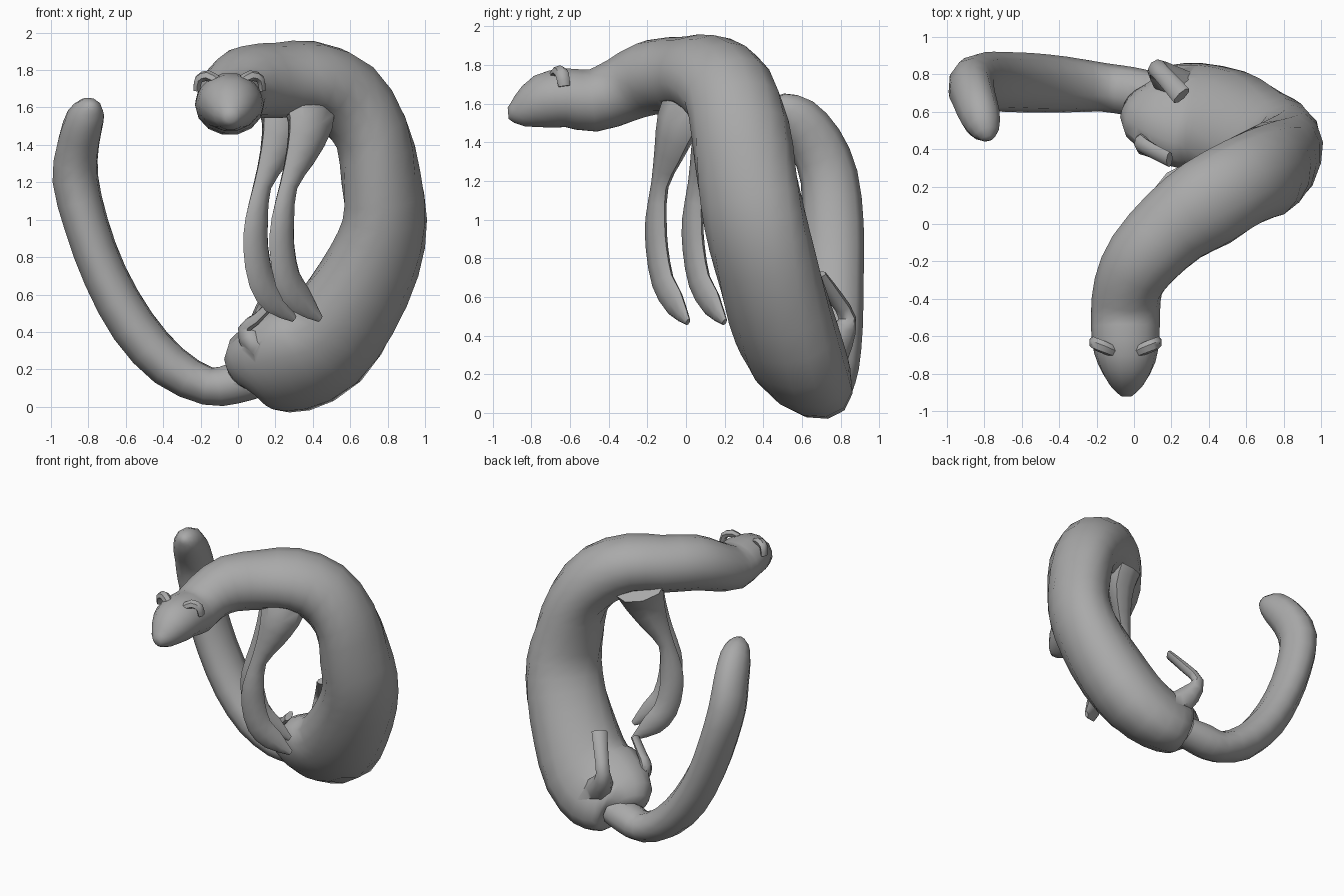
import bpy, bmesh, math
from mathutils import Vector

if "Cube" in bpy.data.objects:
    bpy.data.objects.remove(bpy.data.objects["Cube"])

fur = bpy.data.materials.new("grey_fur")
fur.diffuse_color = (0.4, 0.4, 0.4, 1)
fur.use_nodes = True
fur.node_tree.nodes["Principled BSDF"].inputs["Base Color"].default_value = fur.diffuse_color


def refine(st, steps):
    """Catmull-Rom interpolation of (x, y, z, side radius, depth radius, roll) stations."""
    st = [tuple(s) + (0,) * (6 - len(s)) for s in st]
    out = []
    for i in range(len(st) - 1):
        p = [Vector(st[max(0, min(len(st) - 1, i + k))]) for k in (-1, 0, 1, 2)]
        for s in range(steps):
            t = s / steps
            out.append(0.5 * (2 * p[1] + (p[2] - p[0]) * t
                       + (2 * p[0] - 5 * p[1] + 4 * p[2] - p[3]) * t * t
                       + (3 * p[1] - p[0] - 3 * p[2] + p[3]) * t ** 3))
    return out + [Vector(st[-1])]


def smooth(ob):
    bpy.ops.object.select_all(action='DESELECT')
    bpy.context.view_layer.objects.active = ob
    ob.select_set(True)
    bpy.ops.object.shade_smooth_by_angle(angle=math.radians(50))


def tube(name, stations, side, sides=12, steps=2):
    """Elliptical sweep along the stations, carrying the side axis along the path."""
    st = refine(stations, steps)
    pts = [Vector(s[:3]) for s in st]
    side = Vector(side)
    bm = bmesh.new()
    rings = []
    for i, p in enumerate(pts):
        tan = (pts[min(i + 1, len(pts) - 1)] - pts[max(i - 1, 0)]).normalized()
        side = (side - tan * side.dot(tan)).normalized()
        up = tan.cross(side)
        a, b, roll = st[i][3:6]
        u = side * math.cos(roll) + up * math.sin(roll)
        v = tan.cross(u)
        rings.append([bm.verts.new(p + u * a * math.cos(2 * math.pi * k / sides)
                                   + v * b * math.sin(2 * math.pi * k / sides))
                      for k in range(sides)])
    for r, q in zip(rings, rings[1:]):
        for k in range(sides):
            n = (k + 1) % sides
            bm.faces.new((r[k], r[n], q[n], q[k]))
    bm.faces.new(rings[0][::-1])
    bm.faces.new(rings[-1])
    bmesh.ops.recalc_face_normals(bm, faces=bm.faces)
    me = bpy.data.meshes.new(name)
    bm.to_mesh(me)
    bm.free()
    me.materials.append(fur)
    ob = bpy.data.objects.new(name, me)
    bpy.context.collection.objects.link(ob)
    smooth(ob)
    return ob


# Head, neck and long curled trunk, rolling over towards the hips
body = tube("body", [
    (-.04, -.92, 1.55, .03, .03), (-.04, -.86, 1.56, .09, .085),
    (-.04, -.74, 1.61, .155, .145), (-.045, -.62, 1.63, .18, .155),
    (-.045, -.48, 1.615, .185, .165), (-.03, -.33, 1.67, .185, .175),
    (.05, -.18, 1.735, .205, .195), (.215, -.01, 1.745, .225, .2),
    (.39, .11, 1.75, .25, .205), (.57, .22, 1.66, .245, .22, .1),
    (.71, .28, 1.47, .255, .205, .3), (.765, .315, 1.22, .265, .21, .6),
    (.785, .355, 1.0, .275, .215, .8), (.73, .41, .78, .285, .23, 1.0),
    (.60, .48, .53, .30, .245, 1.2), (.45, .55, .33, .32, .24, 1.35),
    (.28, .585, .245, .335, .22, 1.4), (.14, .61, .22, .29, .195, 1.4),
    (.06, .63, .20, .21, .155, 1.4), (.02, .66, .17, .10, .09, 1.4)], (1, 0, 0), 14)

# Upswept tail
tail = tube("tail", [
    (.12, .69, .15, .12, .10), (-.02, .71, .125, .13, .115),
    (-.16, .73, .11, .13, .105), (-.37, .745, .22, .15, .12),
    (-.56, .755, .43, .16, .125), (-.71, .76, .70, .16, .12),
    (-.81, .76, .97, .16, .12), (-.87, .74, 1.22, .15, .125),
    (-.855, .67, 1.40, .14, .115), (-.82, .57, 1.53, .12, .105),
    (-.79, .485, 1.59, .07, .07), (-.78, .445, 1.60, .02, .02)], (0, 1, 0), 10)

# Hanging front legs, one copied across the chest
front_leg = [
    (.38, .02, 1.62, .17, .10), (.385, -.04, 1.50, .14, .095),
    (.335, -.09, 1.34, .095, .065), (.27, -.135, 1.18, .055, .04),
    (.24, -.155, 1.0, .075, .042), (.235, -.15, .85, .082, .042),
    (.265, -.12, .68, .085, .04), (.335, -.06, .57, .08, .035),
    (.44, .01, .47, .02, .012)]
legs = [tube(name, [(x + dx, y + dy, z, a, b) for x, y, z, a, b in front_leg], (1, 1, 0), 8)
        for name, dx, dy in (("front_leg_left", 0, 0), ("front_leg_right", -.14, .19))]

# Tucked hind legs with small feet
legs.append(tube("hind_leg_left", [
    (.20, .49, .28, .10, .10), (.09, .43, .34, .085, .08), (.04, .43, .42, .05, .04),
    (.10, .39, .47, .045, .028), (.19, .345, .56, .045, .022)], (0, 1, 0), 8))
legs.append(tube("hind_leg_right", [
    (.25, .73, .28, .10, .10), (.16, .79, .38, .08, .08), (.12, .835, .49, .05, .04),
    (.18, .77, .60, .05, .035), (.255, .685, .715, .055, .025)], (1, 1, 0), 8))

# Weld tail and legs into one continuous skin
for part in [tail] + legs:
    mod = body.modifiers.new("weld", 'BOOLEAN')
    mod.operation = 'UNION'
    mod.solver = 'EXACT'
    mod.object = part
    bpy.context.view_layer.objects.active = body
    bpy.ops.object.modifier_apply(modifier=mod.name)
    bpy.data.objects.remove(part)
smooth(body)

# Rounded ears mirrored across the head
ear = [(.175, -.63, 1.69, .03, .02), (.165, -.64, 1.75, .035, .025),
       (.115, -.66, 1.77, .035, .028), (.06, -.685, 1.74, .03, .022)]
for name, s in (("ear_left", 1), ("ear_right", -1)):
    tube(name, [(-.045 + s * x, y, z, a, b) for x, y, z, a, b in ear], (0, 1, 0), 6)
